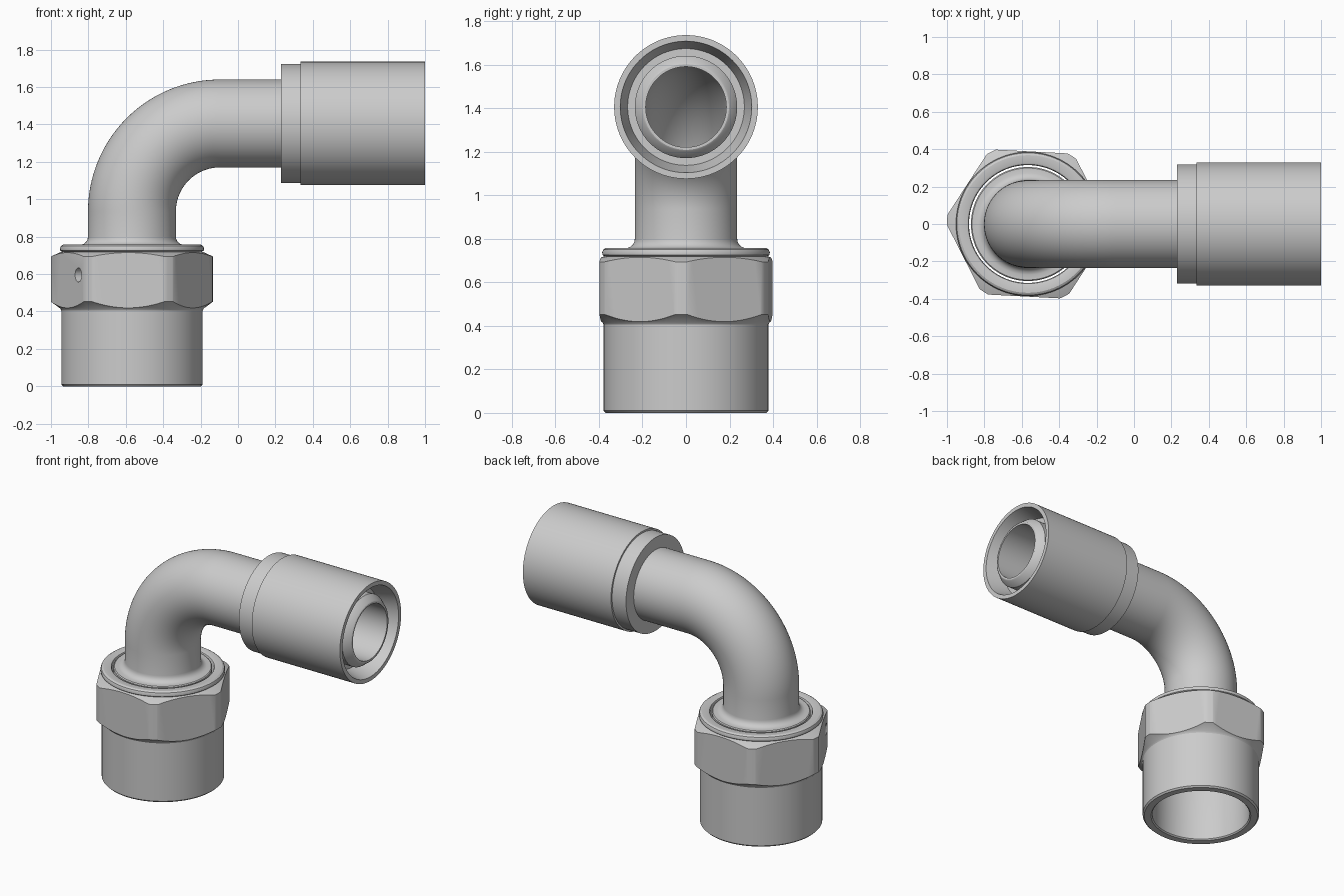
import bpy, bmesh
from math import sin, cos, pi, radians
from mathutils import Vector, Matrix

if "Cube" in bpy.data.objects:
    bpy.data.objects.remove(bpy.data.objects["Cube"])

SEG = 96
AXIS_X, BEND_Z, BEND_R = -0.567, 0.935, 0.47     # vertical axis, bend start, bend radius
ARC = BEND_R * pi / 2


def frame(s):
    """Centre and bend angle at distance s along the elbow's centreline."""
    if s < BEND_Z:
        return Vector((AXIS_X, 0, s)), 0
    if s < BEND_Z + ARC:
        a = (s - BEND_Z) / BEND_R
        return Vector((AXIS_X + BEND_R * (1 - cos(a)), 0, BEND_Z + BEND_R * sin(a))), a
    return Vector((AXIS_X + BEND_R + s - BEND_Z - ARC, 0, BEND_Z + BEND_R)), pi / 2


def at_x(x):
    """Centreline distance for a position x on the horizontal leg."""
    return BEND_Z + ARC + x - AXIS_X - BEND_R


def smooth(ob):
    bpy.ops.object.select_all(action='DESELECT')
    ob.select_set(True)
    bpy.context.view_layer.objects.active = ob
    bpy.ops.object.shade_smooth_by_angle(angle=radians(28))


def finish(name, bm):
    bmesh.ops.recalc_face_normals(bm, faces=bm.faces)
    me = bpy.data.meshes.new(name)
    bm.to_mesh(me)
    bm.free()
    ob = bpy.data.objects.new(name, me)
    bpy.context.collection.objects.link(ob)
    return ob


def turned(name, profile):
    """Closed (radius, distance) profile swept round the centreline."""
    bm = bmesh.new()
    rings = []
    for r, s in profile:
        c, a = frame(s)
        u = Vector((cos(a), 0, -sin(a)))
        rings.append([bm.verts.new(c + r * (cos(t) * u + sin(t) * Vector((0, 1, 0))))
                      for t in (2 * pi * i / SEG for i in range(SEG))])
    for k, ring in enumerate(rings):
        nxt = rings[(k + 1) % len(rings)]
        for i in range(SEG):
            j = (i + 1) % SEG
            bm.faces.new((ring[i], ring[j], nxt[j], nxt[i]))
    return finish(name, bm)


def prism(name, sides, radius, depth, matrix):
    bm = bmesh.new()
    bmesh.ops.create_cone(bm, cap_ends=True, segments=sides, radius1=radius,
                          radius2=radius, depth=depth, matrix=matrix)
    return finish(name, bm)


def boolean(ob, cutter, operation):
    mod = ob.modifiers.new(operation.title(), 'BOOLEAN')
    mod.operation, mod.object, mod.solver = operation, cutter, 'EXACT'
    bpy.context.view_layer.objects.active = ob
    bpy.ops.object.modifier_apply(modifier=mod.name)
    bpy.data.objects.remove(cutter)


# Swivel nut: turned body trimmed to a hexagon
nut = turned("swivel_nut", [
    (0.316, 0.008), (0.324, 0), (0.368, 0), (0.378, 0.01), (0.378, 0.405),
    (0.384, 0.416), (0.433, 0.452), (0.433, 0.694), (0.385, 0.716), (0.374, 0.719),
    (0.384, 0.726), (0.385, 0.738), (0.380, 0.750), (0.368, 0.757),
    (0.328, 0.757), (0.319, 0.753), (0.315, 0.745)])
turn = Matrix.Rotation(radians(-3), 4, 'Z')
# create_cone's first vertex may lie on x or y, so align corners explicitly
hexagon = prism("hex_cutter", 6, 0.388 / cos(pi / 6), 2, Matrix())
first = hexagon.data.vertices[0].co
spin = -math_angle if (math_angle := Vector((1, 0)).angle_signed(first.xy)) else 0
hexagon.data.transform(Matrix.Translation((AXIS_X, 0, 0.5)) @ turn
                       @ Matrix.Rotation(-spin, 4, 'Z'))
boolean(nut, hexagon, 'INTERSECT')

# Small blind hole in one hexagon flat
n = Vector((cos(radians(-153)), sin(radians(-153)), 0))
hole_at = Vector((AXIS_X, 0, 0.595)) + 0.388 * n + 0.13 * Vector((-n.y, n.x, 0))
boolean(nut, prism("hole_cutter", 32, 0.038, 0.09,
                   Matrix.Translation(hole_at) @ n.to_track_quat('Z', 'Y').to_matrix().to_4x4()),
        'DIFFERENCE')
smooth(nut)

# Bent tube with seat flange at the nut and nipple tip at the hose end
bend = [BEND_Z + ARC * i / 40 for i in range(41)]
tube = [(0.305, 0.42), (0.305, 0.751), (0.299, 0.757), (0.272, 0.757), (0.256, 0.762),
        (0.243, 0.774), (0.237, 0.787), (0.235, 0.80)]
tube += [(0.235, s) for s in bend]
tube += [(0.235, at_x(0.95)), (0.204, at_x(0.992)), (0.197, at_x(0.996)), (0.185, at_x(0.996))]
tube += [(0.185, s) for s in reversed(bend)]
tube += [(0.185, 0.42)]
smooth(turned("bent_tube", tube))

# Hose shell with stepped collar and tapered mouth
smooth(turned("hose_shell", [(r, at_x(x)) for r, x in [
    (0.23, 0.23), (0.318, 0.23), (0.318, 0.335), (0.33, 0.335), (0.33, 1.0),
    (0.302, 1.0), (0.268, 0.87), (0.23, 0.87)]]))
